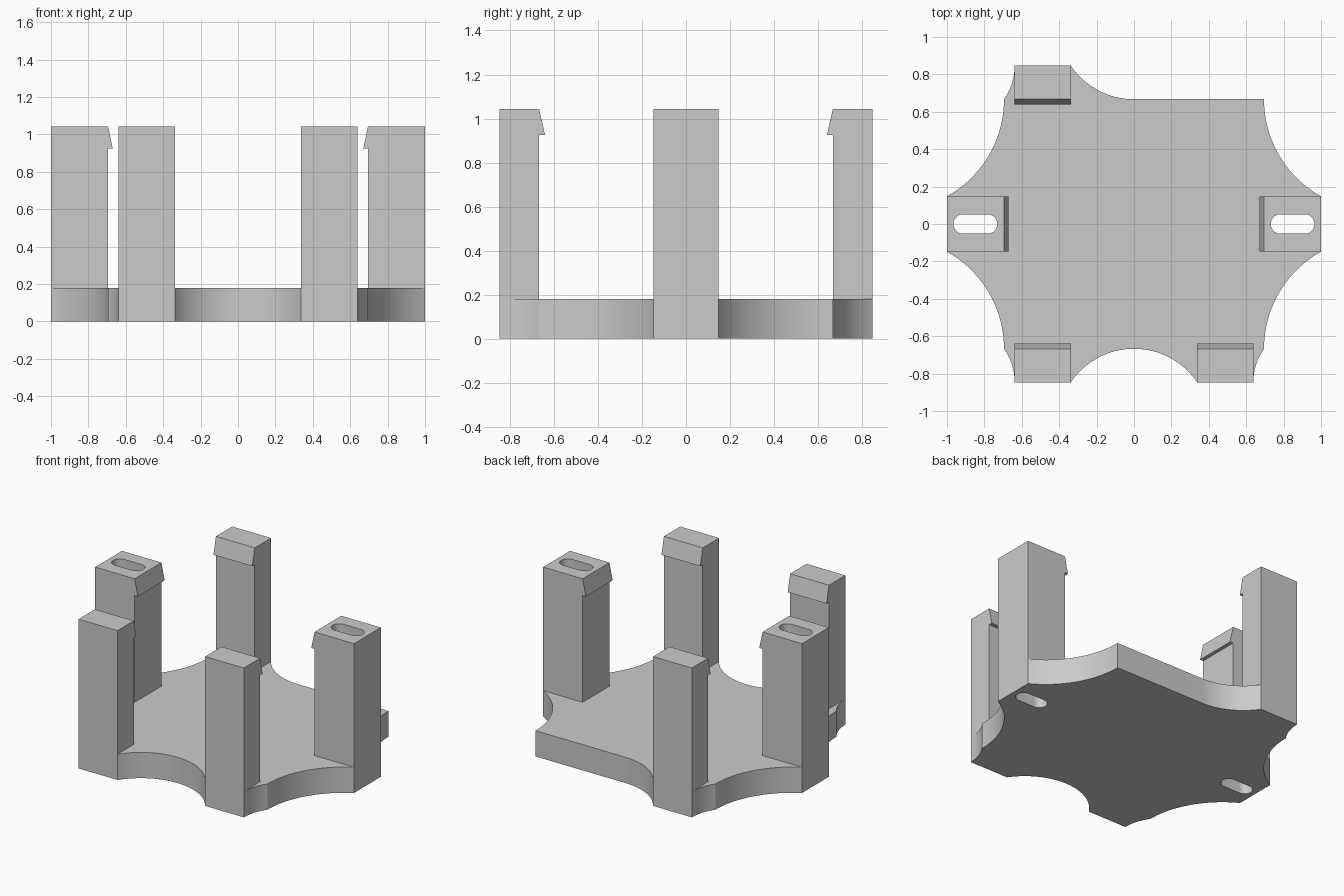
import bpy, bmesh
from math import atan2, cos, sin, pi, radians
from mathutils import Matrix, Vector

cube = bpy.data.objects.get("Cube")
if cube:
    bpy.data.objects.remove(cube, do_unlink=True)

PLATE_TOP, POST_TOP, HOOK_LOW = 0.18, 1.043, 0.925
POST_IN, HOOK_IN, SIDE_HALF = 0.695, 0.67, 0.148   # side posts
FRONT_Y, EDGE_Y, FRONT_IN, FRONT_OUT = 0.847, 0.667, 0.338, 0.638

grey = bpy.data.materials.new("plain grey")
grey.use_nodes = True
colour = (0.6, 0.6, 0.6, 1)
grey.diffuse_color = colour
grey.node_tree.nodes["Principled BSDF"].inputs["Base Color"].default_value = colour


def prism(name, outline, depth, matrix=Matrix()):
    """Extrude a 2D outline along its z axis, then place it."""
    bm = bmesh.new()
    face = bm.faces.new([bm.verts.new((x, y, 0)) for x, y in outline])
    new = bmesh.ops.extrude_face_region(bm, geom=[face])["geom"]
    bmesh.ops.translate(bm, vec=(0, 0, depth),
                        verts=[v for v in new if isinstance(v, bmesh.types.BMVert)])
    bm.transform(matrix)
    bmesh.ops.recalc_face_normals(bm, faces=bm.faces)
    mesh = bpy.data.meshes.new(name)
    bm.to_mesh(mesh)
    bm.free()
    mesh.materials.append(grey)
    obj = bpy.data.objects.new(name, mesh)
    bpy.context.collection.objects.link(obj)
    return obj


def arc(centre, start, end, steps=20):
    """Points on the short arc from start to end."""
    c, s, e = Vector(centre), Vector(start) - Vector(centre), Vector(end) - Vector(centre)
    a, b = atan2(s.y, s.x), atan2(e.y, e.x)
    sweep = (b - a + pi) % (2 * pi) - pi
    return [(c.x + s.length * cos(a + sweep * i / steps),
             c.y + s.length * sin(a + sweep * i / steps)) for i in range(steps + 1)]


# Scalloped base plate: right front quarter, mirrored to the other corners
side_tip, corner, foot = (1, -SIDE_HALF), (POST_IN, -EDGE_Y), (FRONT_OUT, -FRONT_Y)
r_side = ((1 - POST_IN) ** 2 + (EDGE_Y - SIDE_HALF) ** 2) / (2 * (1 - POST_IN))
r_foot = ((POST_IN - FRONT_OUT) ** 2 + (FRONT_Y - EDGE_Y) ** 2) / (2 * (POST_IN - FRONT_OUT))
r_mid = (FRONT_IN ** 2 + (FRONT_Y - EDGE_Y) ** 2) / (2 * (FRONT_Y - EDGE_Y))

side_curve = arc((POST_IN + r_side, -EDGE_Y), side_tip, corner)
foot_curve = arc((FRONT_OUT + r_foot, -FRONT_Y), corner, foot)[1:]
mid_curve = arc((0, -EDGE_Y - r_mid), (FRONT_IN, -FRONT_Y), (0, -EDGE_Y))
quarter = side_curve + foot_curve + mid_curve


def flip(points, sx, sy):
    return [(x * sx, y * sy) for x, y in points]


outline = quarter + flip(quarter, -1, 1)[-2::-1]
outline += flip(quarter, -1, -1) + flip(side_curve, 1, -1)[::-1]
plate = prism("base_plate", outline, PLATE_TOP)


# Hooked posts: side profile (distance out, height), extruded across the width
def post(name, inner, hook, outer, width, origin, out, across):
    profile = [(inner, PLATE_TOP), (outer, PLATE_TOP), (outer, POST_TOP),
               (inner, POST_TOP), (hook, HOOK_LOW), (inner, HOOK_LOW)]
    m = Matrix((out, (0, 0, 1), across)).transposed().to_4x4()
    m.translation = origin
    return prism(name, profile, width, m)


posts = {}
for name, s in (("left", 1), ("right", -1)):
    posts[s] = post(name + "_side_post", POST_IN, HOOK_IN, 1, 2 * SIDE_HALF,
                    (0, -SIDE_HALF, 0), (s, 0, 0), (0, 1, 0))
for name, x, s in (("front_left_post", FRONT_IN, -1), ("front_right_post", -FRONT_OUT, -1),
                   ("back_right_post", -FRONT_OUT, 1)):
    post(name, EDGE_Y, EDGE_Y - 0.027, FRONT_Y, FRONT_OUT - FRONT_IN,
         (x, 0, 0), (0, s, 0), (1, 0, 0))

# Rounded slots running down through the side posts and plate
SLOT_R, SLOT_MID, SLOT_STRAIGHT = 0.052, 0.848, 0.065
for s, side_post in posts.items():
    slot = []
    for end in (1, -1):
        for i in range(17):
            a = pi * i / 16 - end * pi / 2
            slot.append((s * SLOT_MID + end * SLOT_STRAIGHT + SLOT_R * cos(a), SLOT_R * sin(a)))
    cutter = prism("slot_cutter", slot, 2, Matrix.Translation((0, 0, -0.5)))
    cutter.hide_render = True
    for target in (plate, side_post):
        mod = target.modifiers.new("slot", "BOOLEAN")
        mod.operation, mod.solver, mod.object = "DIFFERENCE", "EXACT", cutter
        bpy.context.view_layer.objects.active = target
        bpy.ops.object.modifier_apply(modifier=mod.name)
    bpy.data.objects.remove(cutter, do_unlink=True)

# Smooth the curved walls, keep the edges crisp
for obj in (plate, *posts.values()):
    bpy.ops.object.select_all(action="DESELECT")
    obj.select_set(True)
    bpy.context.view_layer.objects.active = obj
    bpy.ops.object.shade_smooth_by_angle(angle=radians(25))
